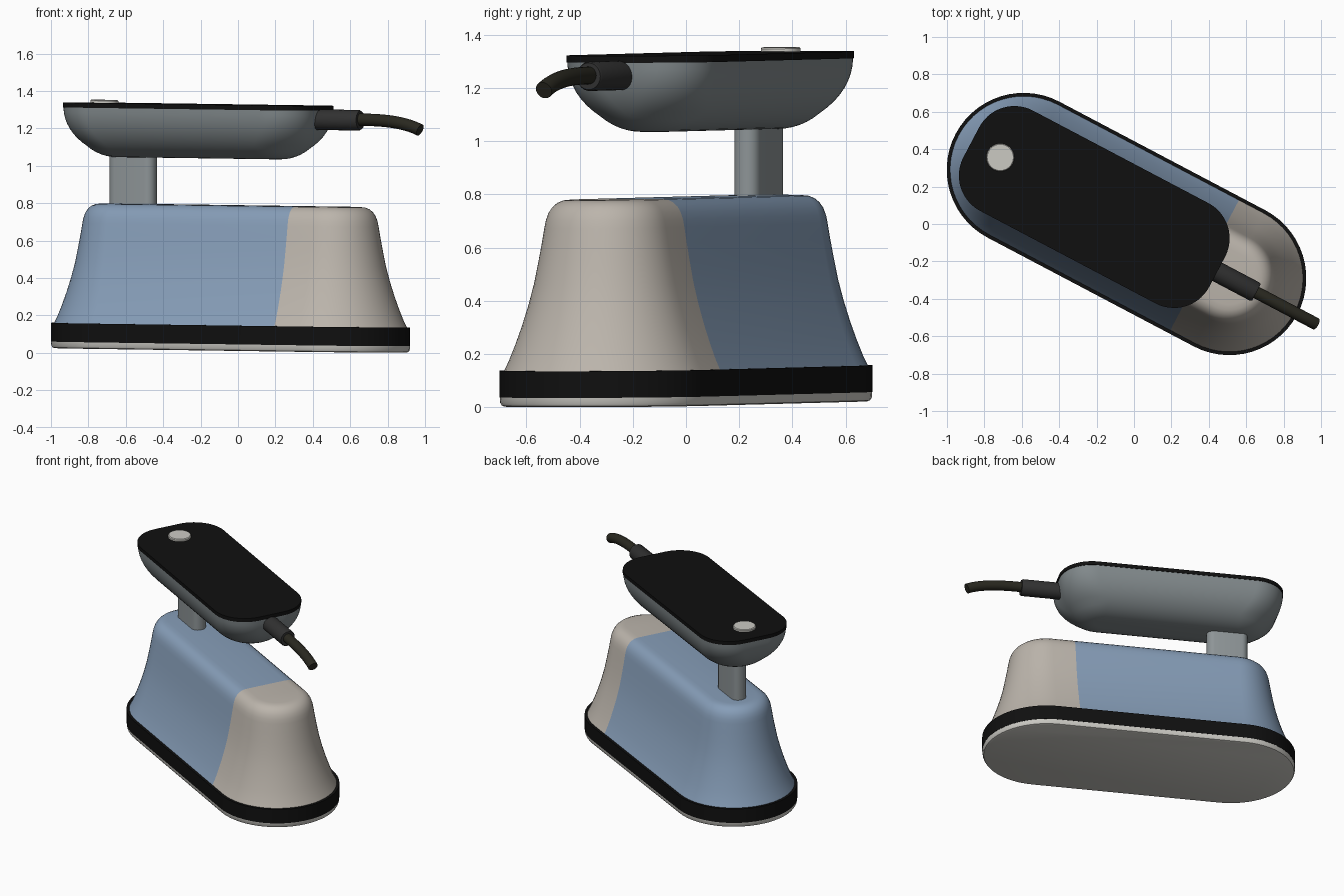
import bpy, bmesh
from math import sin, cos, pi, radians
from mathutils import Matrix, Vector

if "Cube" in bpy.data.objects:
    bpy.data.objects.remove(bpy.data.objects["Cube"])

# Whole model is turned about z and leans very slightly along its length
LEAN = Matrix(((1, 0, 0, 0), (0, 1, 0, 0), (-0.0125, 0, 1, 0), (0, 0, 0, 1)))
PLACE = Matrix.Translation((-0.04, 0, 0.0129)) @ Matrix.Rotation(radians(-27.8), 4, 'Z') @ LEAN


def material(name, rgb):
    m = bpy.data.materials.new(name)
    m.diffuse_color = (*rgb, 1)
    m.use_nodes = True
    m.node_tree.nodes["Principled BSDF"].inputs["Base Color"].default_value = m.diffuse_color
    return m


BLUE = material("blue", (0.24, 0.34, 0.48))
BEIGE = material("beige", (0.50, 0.46, 0.41))
BLACK = material("black", (0.005, 0.005, 0.005))
SHELL = material("shell_grey", (0.22, 0.25, 0.26))
NECK = material("neck_grey", (0.27, 0.30, 0.31))
LIGHT = material("light_grey", (0.60, 0.59, 0.55))
RUBBER = material("rubber", (0.03, 0.03, 0.03))
CABLE = material("cable", (0.022, 0.021, 0.014))


def rounded(hl, hw, r, cx=0, n=14):
    """Rounded rectangle outline, half length hl, half width hw, corner radius r."""
    pts = []
    for k, (sx, sy) in enumerate(((1, 1), (-1, 1), (-1, -1), (1, -1))):
        for i in range(n + 1):
            a = (k + i / n) * pi / 2
            pts.append((cx + sx * (hl - r) + r * cos(a), sy * (hw - r) + r * sin(a)))
    return pts


def stadium(r):
    return rounded(0.622 + r, r, r)


def loft(name, rings, mats, orient=Matrix(), split=None):
    """Skin a stack of (outline, z) rings and cap both ends."""
    bm = bmesh.new()
    loops = [[bm.verts.new((x, y, z)) for x, y in pts] for pts, z in rings]
    n = len(loops[0])
    for a, b in zip(loops, loops[1:]):
        for i in range(n):
            j = (i + 1) % n
            bm.faces.new((a[i], a[j], b[j], b[i]))
    bm.faces.new(loops[0][::-1])
    bm.faces.new(loops[-1])
    bmesh.ops.remove_doubles(bm, verts=bm.verts, dist=1e-5)
    if split is not None:
        bmesh.ops.bisect_plane(bm, geom=bm.verts[:] + bm.edges[:] + bm.faces[:],
                               plane_co=(split, 0, 0), plane_no=(1, 0, 0))
        for f in bm.faces:
            f.material_index = int(f.calc_center_median().x > split)
    bmesh.ops.recalc_face_normals(bm, faces=bm.faces)
    bm.transform(PLACE @ orient)
    me = bpy.data.meshes.new(name)
    bm.to_mesh(me)
    bm.free()
    for m in mats:
        me.materials.append(m)
    me.shade_smooth()
    me.set_sharp_from_angle(angle=radians(35))
    ob = bpy.data.objects.new(name, me)
    bpy.context.collection.objects.link(ob)
    return ob


# Base: foot plate and black band
loft("foot_plate", [(stadium(0.392), 0), (stadium(0.402), 0.004), (stadium(0.408), 0.014),
                    (stadium(0.41), 0.037)], [LIGHT])
loft("base_band", [(stadium(0.411), 0.035), (stadium(0.411), 0.135)], [BLACK])

# Flared body with a blue main part and a beige end
profile = [(0.394, 0.133), (0.376, 0.17), (0.352, 0.23), (0.327, 0.30), (0.302, 0.38),
           (0.281, 0.46), (0.265, 0.54), (0.252, 0.61), (0.242, 0.67), (0.236, 0.70),
           (0.226, 0.727), (0.212, 0.748), (0.193, 0.764), (0.17, 0.773), (0.14, 0.776)]
loft("body", [(stadium(r), z) for r, z in profile], [BLUE, BEIGE], split=0.472)

# Neck post
neck = rounded(0.135, 0.05, 0.045, -0.587, 6)
loft("neck", [(neck, 0.74), (neck, 1.06)], [NECK])

# Head: rounded bowl, top plate and button
HL, HW, HR, HX = 0.74, 0.30, 0.21, -0.195
bowl = []
for i in range(15):
    a = i / 14 * pi / 2
    inset = 0.25 * (1 - sin(a))
    hw = HW - inset
    bowl.append((rounded(HL - inset, hw, min(HR, hw), HX), 1.29 - 0.265 * cos(a)))
loft("head_shell", bowl, [SHELL])
plate = rounded(HL + 0.003, HW + 0.003, HR + 0.003, HX)
loft("head_plate", [(plate, 1.288), (plate, 1.314)], [BLACK])


def disc(r, cx=0):
    return rounded(r, r, r, cx, 10)


loft("button", [(disc(0.075, -0.763), 1.305), (disc(0.075, -0.763), 1.325),
                (disc(0.070, -0.763), 1.330)], [LIGHT])

# Plug sleeve lying along the length
lay = Matrix.Translation((0, 0, 1.24)) @ Matrix.Rotation(pi / 2, 4, 'Y')
loft("plug_sleeve", [(disc(0.055), 0.40), (disc(0.055), 0.775), (disc(0.050), 0.785)],
     [RUBBER], lay)

# Drooping cable: rings swept along a short arc
P = [Vector(p) for p in ((0.76, 1.243), (0.92, 1.245), (1.05, 1.235), (1.145, 1.192))]
rings = []
bm = bmesh.new()
for i in range(17):
    t = i / 16
    s = 1 - t
    p = P[0] * s**3 + P[1] * 3 * s * s * t + P[2] * 3 * s * t * t + P[3] * t**3
    d = ((P[1] - P[0]) * s * s + (P[2] - P[1]) * 2 * s * t + (P[3] - P[2]) * t * t).normalized()
    rings.append([bm.verts.new((p.x - d.y * 0.033 * cos(a), 0.033 * sin(a),
                                p.y + d.x * 0.033 * cos(a)))
                  for a in (k * pi / 10 for k in range(20))])
for a, b in zip(rings, rings[1:]):
    for k in range(20):
        bm.faces.new((a[k], a[(k + 1) % 20], b[(k + 1) % 20], b[k]))
bm.faces.new(rings[0])
bm.faces.new(rings[-1])
bmesh.ops.recalc_face_normals(bm, faces=bm.faces)
bm.transform(PLACE)
me = bpy.data.meshes.new("cable")
bm.to_mesh(me)
bm.free()
me.materials.append(CABLE)
me.shade_smooth()
me.set_sharp_from_angle(angle=radians(35))
bpy.context.collection.objects.link(bpy.data.objects.new("cable", me))
